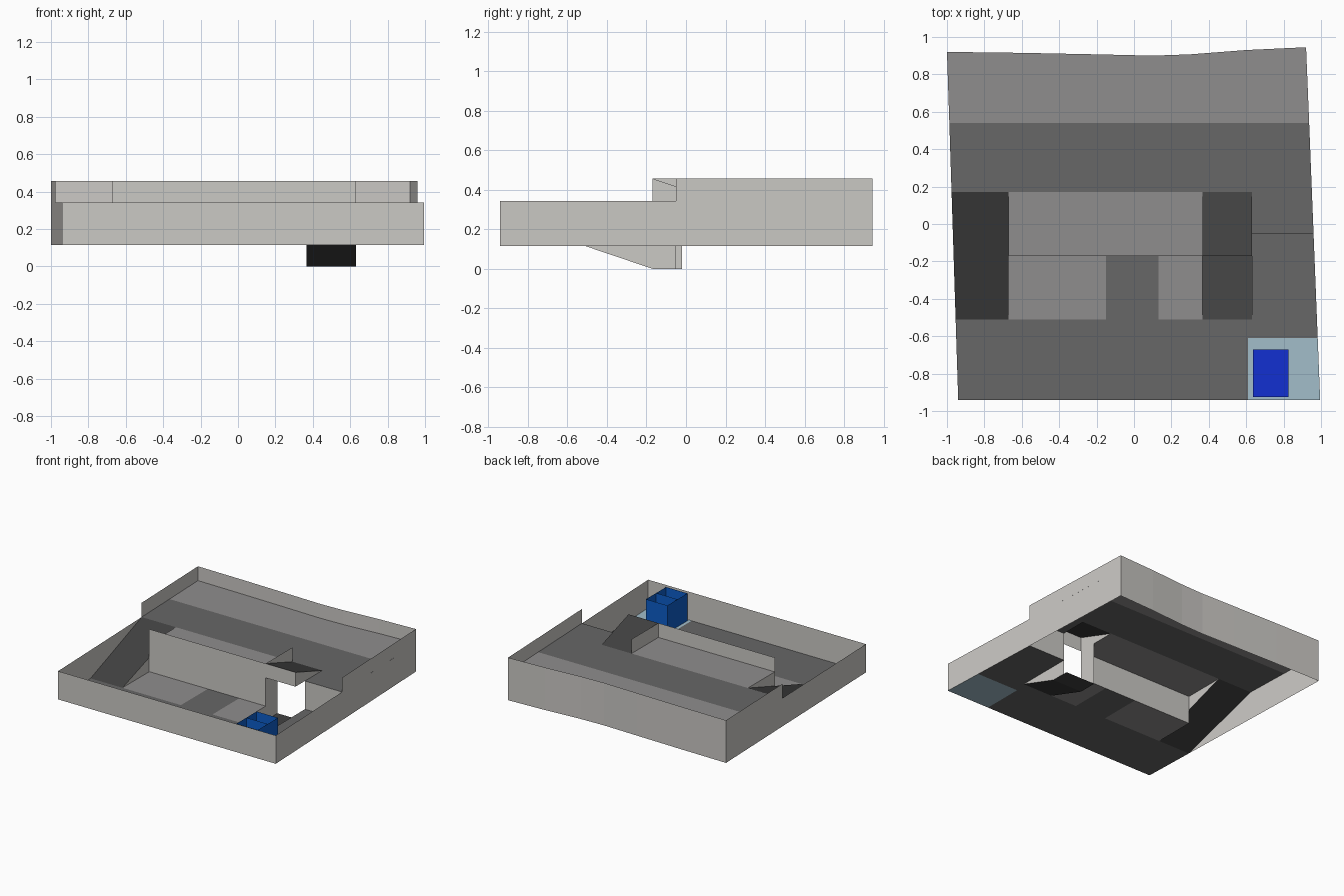
import bpy, bmesh

if "Cube" in bpy.data.objects:
    bpy.data.objects.remove(bpy.data.objects["Cube"])

LOW, HIGH, TOP = 0.115, 0.342, 0.457   # lower floor, raised floor, wall top


def material(name, r, g, b):
    m = bpy.data.materials.new(name)
    m.diffuse_color = (r, g, b, 1)
    m.use_nodes = True
    m.node_tree.nodes["Principled BSDF"].inputs["Base Color"].default_value = m.diffuse_color
    return m


WALL = material("pale grey wall", 0.60, 0.585, 0.56)
FLOOR = material("dark grey floor", 0.135, 0.135, 0.135)
PATCH = material("mid grey floor", 0.275, 0.268, 0.268)
RAMP = material("charcoal ramp", 0.053, 0.053, 0.053)
PAD = material("pale blue floor", 0.36, 0.51, 0.59)
CASE = material("blue case", 0.004, 0.11, 0.58)
INNER = material("bright blue inside", 0.006, 0.03, 0.64)


def sheet(name, polys, mat):
    """Thin open surface made of a few polygons."""
    bm = bmesh.new()
    for p in polys:
        bm.faces.new([bm.verts.new(c) for c in p])
    bmesh.ops.remove_doubles(bm, verts=bm.verts, dist=0.0005)
    me = bpy.data.meshes.new(name)
    bm.to_mesh(me)
    bm.free()
    me.materials.append(mat)
    ob = bpy.data.objects.new(name, me)
    bpy.context.collection.objects.link(ob)
    return ob


def xl(y):
    return -0.97 - 0.032 * y      # slanted left edge


def xr(y):
    return 0.958 - 0.0397 * y     # slanted right edge


def flat(x0, x1, y0, y1, z0, z1=None):
    """Floor quad; x limits may be edge functions, z1 is the height at y1."""
    z1 = z0 if z1 is None else z1
    a = x0 if callable(x0) else (lambda y: x0)
    b = x1 if callable(x1) else (lambda y: x1)
    return [(a(y0), y0, z0), (b(y0), y0, z0), (b(y1), y1, z1), (a(y1), y1, z1)]


def wall(p, q, z0, z1):
    """Upright quad between two plan points."""
    return [(*p, z0), (*q, z0), (*q, z1), (*p, z1)]


def side(x, pts):
    """Upright polygon in a plane of constant x, points are (y, z)."""
    return [(x, y, z) for y, z in pts]


# outer walls
FY = -0.942
back = [(-1, 0.92), (-0.6, 0.915), (-0.2, 0.907), (0.1, 0.90),
        (0.3, 0.907), (0.6, 0.93), (0.92, 0.945)]
sheet("back_wall", [wall(p, q, LOW, TOP) for p, q in zip(back[1:], back)], WALL)
sheet("front_wall", [wall((xl(FY), FY), (xr(FY), FY), LOW, HIGH)], WALL)
sheet("left_wall", [wall(back[0], (xl(0.17), 0.17), LOW, TOP),
                    wall((xl(0.17), 0.17), (xl(FY), FY), LOW, HIGH)], WALL)
sheet("right_wall", [wall((xr(-0.05), -0.05), back[-1], LOW, TOP),
                     wall((xr(FY), FY), (xr(-0.05), -0.05), LOW, HIGH)], WALL)

# main x lines: left ramp edge and the sides of the right passage
A, B, C = -0.67, 0.365, 0.63

# lower floor
sheet("lower_floor", [
    flat(xl, 0.61, FY, -0.61, LOW),
    flat(xl, xr, -0.61, -0.51, LOW),
    flat(-0.15, 0.13, -0.51, -0.17, LOW),
    flat(C, xr, -0.51, -0.05, LOW)], FLOOR)
sheet("lower_floor_patches", [
    flat(A, -0.15, -0.51, -0.17, LOW),
    flat(0.13, B, -0.51, -0.17, LOW)], PATCH)
sheet("corner_pad", [flat(0.61, xr, FY, -0.61, LOW)], PAD)

# raised floor
sheet("raised_floor", [
    flat(xl, xr, 0.17, 0.54, HIGH),
    flat(C, xr, -0.05, 0.17, HIGH)], FLOOR)
sheet("raised_platform", [flat(A, B, -0.17, 0.17, HIGH)], PATCH)
sheet("back_strip", [[(xl(0.54), 0.54, HIGH), (xr(0.54), 0.54, HIGH)]
                     + [(x, y, HIGH) for x, y in reversed(back)]], PATCH)

# ramps
sheet("left_ramp", [flat(xl, A, -0.51, 0.17, LOW, HIGH)], RAMP)
sheet("upper_ramp", [flat(B, C, -0.17, 0.17, TOP, HIGH)], RAMP)
sheet("lower_ramp", [flat(B, C, -0.51, -0.17, LOW, 0),
                     flat(B, C, -0.17, -0.02, 0)], RAMP)

# inner walls: platform face with rail, fascia and step
MID = (LOW + HIGH) / 2
sheet("platform_wall", [
    wall((A, -0.17), (B, -0.17), LOW, TOP),
    wall((B, -0.17), (C, -0.17), HIGH, TOP)], WALL)
sheet("right_step", [wall((C, -0.05), (xr(-0.05), -0.05), LOW, HIGH)], WALL)
sheet("left_ramp_sides", [
    side(A, [(-0.51, LOW), (-0.17, LOW), (-0.17, MID)]),
    side(A, [(-0.17, MID), (0.17, HIGH), (-0.17, HIGH)])], WALL)
sheet("upper_ramp_sides", [
    side(B, [(-0.17, HIGH), (0.17, HIGH), (0.17, TOP), (-0.17, TOP)]),
    side(C, [(-0.17, HIGH), (0.17, HIGH), (-0.17, TOP)])], WALL)
sheet("passage_sides", [
    side(B, [(-0.51, LOW), (-0.17, 0), (-0.17, LOW)]),
    side(B, [(-0.17, 0), (-0.02, 0), (-0.02, HIGH), (-0.17, HIGH)]),
    side(C, [(-0.51, LOW), (-0.17, 0), (-0.05, 0), (-0.05, LOW)])], WALL)

# open blue box with a divider
x0, x1, y0, y1, bt = 0.635, 0.825, -0.925, -0.67, 0.335
ring = [(x0, y0), (x1, y0), (x1, y1), (x0, y1)]
sheet("box_case", [wall(ring[i], ring[(i + 1) % 4], LOW, bt) for i in range(4)]
      + [wall((x0, -0.80), (x1, -0.80), 0.2, bt)], CASE)
sheet("box_inside", [flat(x0, x1, y0, y1, 0.2)], INNER)
